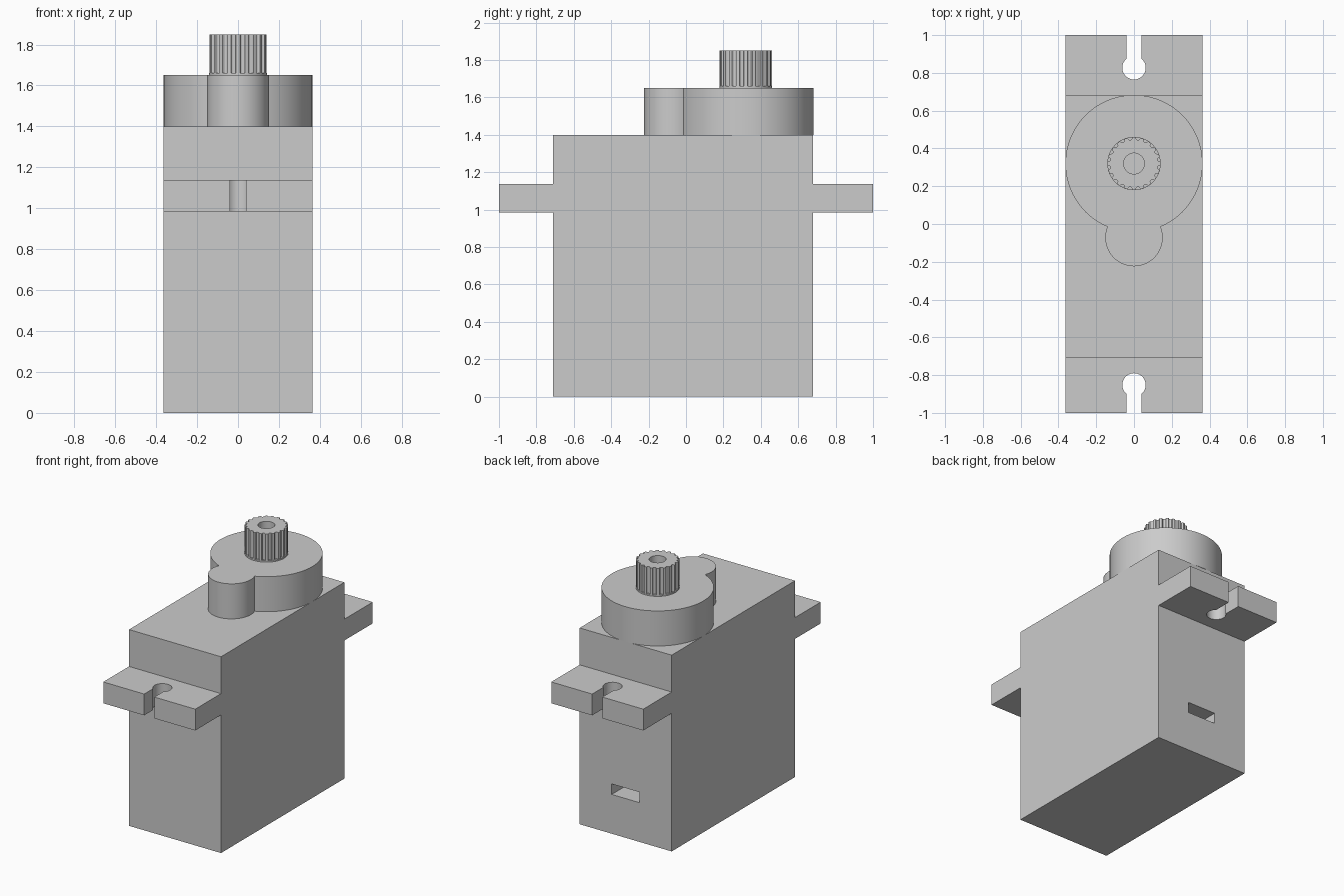
import bpy
import bmesh
from math import sin, cos, pi, asin, acos, sqrt

cube = bpy.data.objects.get("Cube")
if cube:
    bpy.data.objects.remove(cube)

grey = bpy.data.materials.new("plastic grey")
grey.use_nodes = True
colour = (0.6, 0.6, 0.6, 1)
grey.diffuse_color = colour
grey.node_tree.nodes["Principled BSDF"].inputs["Base Color"].default_value = colour

HALF_W = 0.363
FRONT, BACK = -0.71, 0.68
BODY_TOP, GEAR_TOP, SHAFT_TOP = 1.4, 1.65, 1.85
SHAFT_Y = 0.32


def finish(name, bm, smooth=False):
    bmesh.ops.recalc_face_normals(bm, faces=bm.faces)
    mesh = bpy.data.meshes.new(name)
    bm.to_mesh(mesh)
    bm.free()
    mesh.materials.append(grey)
    obj = bpy.data.objects.new(name, mesh)
    bpy.context.collection.objects.link(obj)
    if smooth:
        bpy.ops.object.select_all(action='DESELECT')
        obj.select_set(True)
        bpy.context.view_layer.objects.active = obj
        bpy.ops.object.shade_smooth_by_angle(angle=pi / 6)
    return obj


def arc(cy, r, start, end, steps):
    """Points on an arc centred on x = 0."""
    angles = [start + (end - start) * i / steps for i in range(steps + 1)]
    return [(r * cos(a), cy + r * sin(a)) for a in angles]


def loft(name, sections, smooth=True):
    """Join (outline, height) sections of equal point count and cap the ends."""
    bm = bmesh.new()
    rings = [[bm.verts.new((x, y, z)) for x, y in pts] for pts, z in sections]
    for low, high in zip(rings, rings[1:]):
        for i in range(len(low)):
            j = (i + 1) % len(low)
            bm.faces.new((low[i], low[j], high[j], high[i]))
    bm.faces.new(rings[0])
    bm.faces.new(rings[-1])
    return finish(name, bm, smooth)


# Case with a cable slot sunk into its back
bm = bmesh.new()
bmesh.ops.create_cube(bm, size=1)
for v in bm.verts:
    v.co.x *= 2 * HALF_W
    v.co.y = BACK if v.co.y > 0 else FRONT
    v.co.z = BODY_TOP if v.co.z > 0 else 0
bm.normal_update()
slot = max(bm.faces, key=lambda f: f.normal.y)
bmesh.ops.inset_individual(bm, faces=[slot], thickness=0.1)
for v in slot.verts:
    v.co.x = 0.11 if v.co.x > 0 else -0.11
    v.co.z = 0.355 if v.co.z > 0.7 else 0.28
pocket = bmesh.ops.extrude_face_region(bm, geom=[slot])["geom"]
for v in pocket:
    if isinstance(v, bmesh.types.BMVert):
        v.co.y -= 0.2
if slot.is_valid:
    bmesh.ops.delete(bm, geom=[slot], context='FACES_ONLY')
finish("case", bm)


# Mounting tabs with keyhole slots open at the outer end
def tab(name, side, root, hole_y):
    neck, r = 0.04, 0.062
    a = acos(neck / r)
    outline = [(-HALF_W, root - 0.01), (HALF_W, root - 0.01), (HALF_W, 1), (neck, 1)]
    outline += arc(hole_y, r, a, -pi - a, 28)
    outline += [(-neck, 1), (-HALF_W, 1)]
    outline = [(x, side * y) for x, y in outline]
    loft(name, [(outline, 0.985), (outline, 1.137)])


tab("back_tab", 1, BACK, 0.827)
tab("front_tab", -1, -FRONT, 0.852)

# Gear housing: a large round with a smaller one merged into its front
big, small, small_y = HALF_W, 0.152, -0.072
gap = SHAFT_Y - small_y
drop = (gap ** 2 + big ** 2 - small ** 2) / (2 * gap)
half = sqrt(big ** 2 - drop ** 2)
big_a = asin(half / big)
small_a = asin((SHAFT_Y - drop - small_y) / small)
housing = arc(SHAFT_Y, big, -pi / 2 + big_a, 1.5 * pi - big_a, 72)
housing += arc(small_y, small, -pi - small_a, small_a, 36)[1:-1]
loft("gear_housing", [(housing, BODY_TOP), (housing, GEAR_TOP)])

# Fluted output shaft with a thin foot and a screw hole
TEETH, STEPS = 20, 10
count = TEETH * STEPS


def ring(radius):
    pts = []
    for i in range(count):
        a = 2 * pi * i / count
        r = radius(i % STEPS / STEPS)
        pts.append((r * cos(a), SHAFT_Y + r * sin(a)))
    return pts


def flute(t):
    return 0.14 - 0.014 * sqrt(max(0, 1 - ((t - 0.5) / 0.3) ** 2))


foot = ring(lambda t: 0.141)
fluted = ring(flute)
bore = ring(lambda t: 0.055)
loft("output_shaft", [(foot, GEAR_TOP), (foot, GEAR_TOP + 0.01),
                      (fluted, GEAR_TOP + 0.01), (fluted, SHAFT_TOP),
                      (bore, SHAFT_TOP), (bore, GEAR_TOP + 0.02)])
